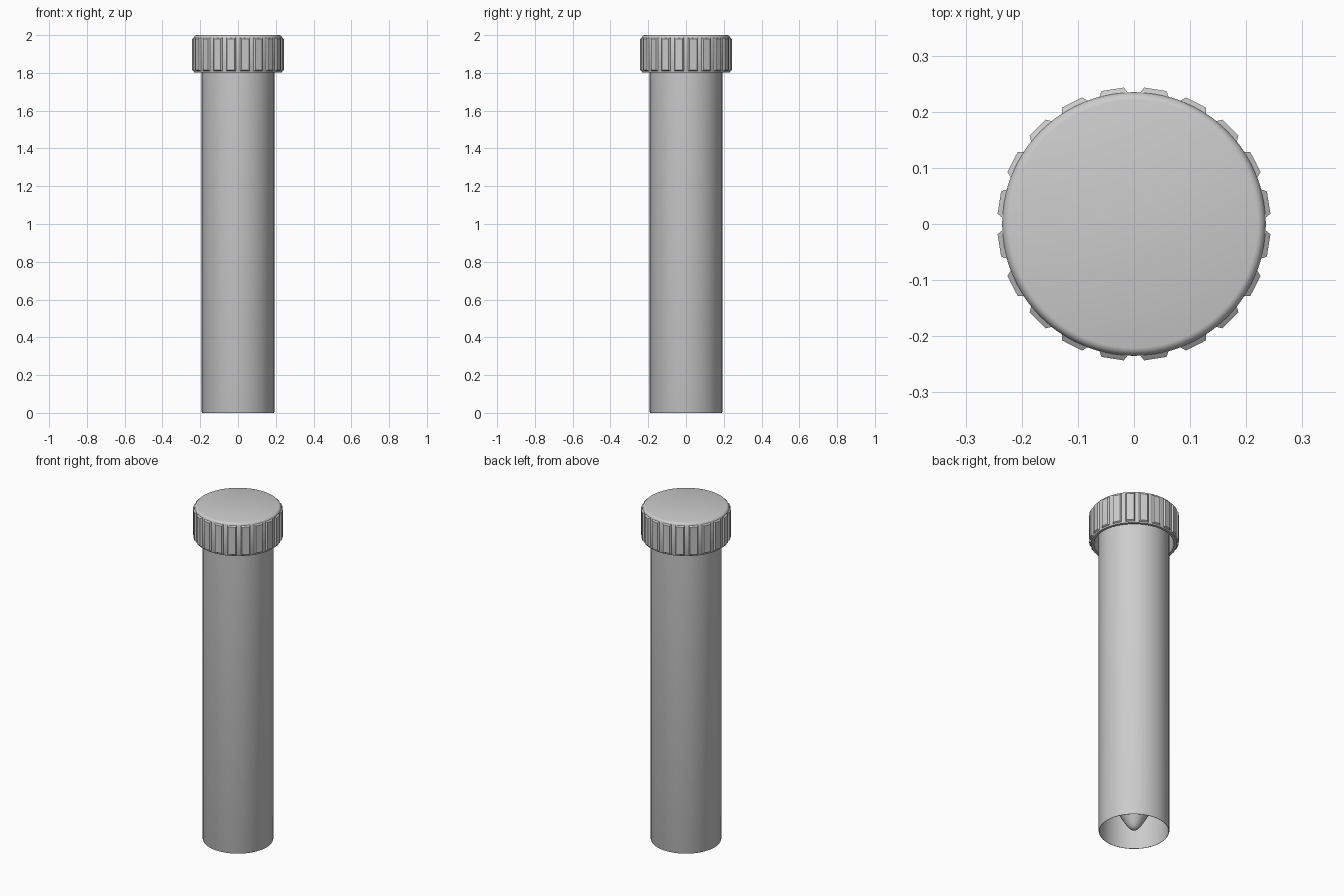
import bpy, bmesh, math
from mathutils import Matrix

if "Cube" in bpy.data.objects:
    bpy.data.objects.remove(bpy.data.objects["Cube"])


def finish(bm, name, angle=35):
    """Turn a bmesh into a smooth-shaded named object."""
    bmesh.ops.recalc_face_normals(bm, faces=bm.faces)
    me = bpy.data.meshes.new(name)
    bm.to_mesh(me)
    bm.free()
    ob = bpy.data.objects.new(name, me)
    bpy.context.collection.objects.link(ob)
    bpy.ops.object.select_all(action='DESELECT')
    ob.select_set(True)
    bpy.context.view_layer.objects.active = ob
    bpy.ops.object.shade_smooth_by_angle(angle=math.radians(angle))
    return ob


def lathe(name, profile, steps=80):
    """Spin an (r, z) profile around the z axis."""
    bm = bmesh.new()
    vs = [bm.verts.new((r, 0, z)) for r, z in profile]
    es = [bm.edges.new(p) for p in zip(vs, vs[1:])]
    bmesh.ops.spin(bm, geom=vs + es, cent=(0, 0, 0), axis=(0, 0, 1),
                   angle=math.tau, steps=steps)
    bmesh.ops.remove_doubles(bm, verts=bm.verts, dist=1e-5)
    return finish(bm, name)


# Tube with open skirt and a rounded conical floor inside it
lathe("tube", [(0, 0.01), (0.014, 0.013), (0.027, 0.023), (0.042, 0.042),
               (0.186, 0.29), (0.187, 0.004), (0.188, 0), (0.190, 0),
               (0.192, 0.006), (0.192, 1.96), (0.180, 1.96), (0.180, 0.32),
               (0.030, 0.06), (0, 0.045)])

# Hollow screw cap with rounded top edge
lathe("cap", [(0, 2.0), (0.221, 2.0), (0.227, 1.998), (0.232, 1.993),
              (0.235, 1.985), (0.235, 1.808), (0.233, 1.803),
              (0.217, 1.803), (0.215, 1.806), (0.215, 1.965), (0, 1.965)])

# Grip ribs: tapered blocks repeated around the cap
bm = bmesh.new()
COUNT = 20
for i in range(COUNT):
    rot = Matrix.Rotation((i + 0.5) * math.tau / COUNT, 4, 'Z')
    ring = []
    for x, w, z0, z1 in ((0.226, 0.030, 1.806, 1.992),
                         (0.243, 0.020, 1.816, 1.980)):
        ring.append([bm.verts.new(rot @ Matrix.Translation((x, y, z)).translation)
                     for y, z in ((-w, z0), (w, z0), (w, z1), (-w, z1))])
    a, b = ring
    bm.faces.new(a)
    bm.faces.new(b)
    for k in range(4):
        n = (k + 1) % 4
        bm.faces.new((a[k], a[n], b[n], b[k]))
finish(bm, "grip_ribs", 25)
